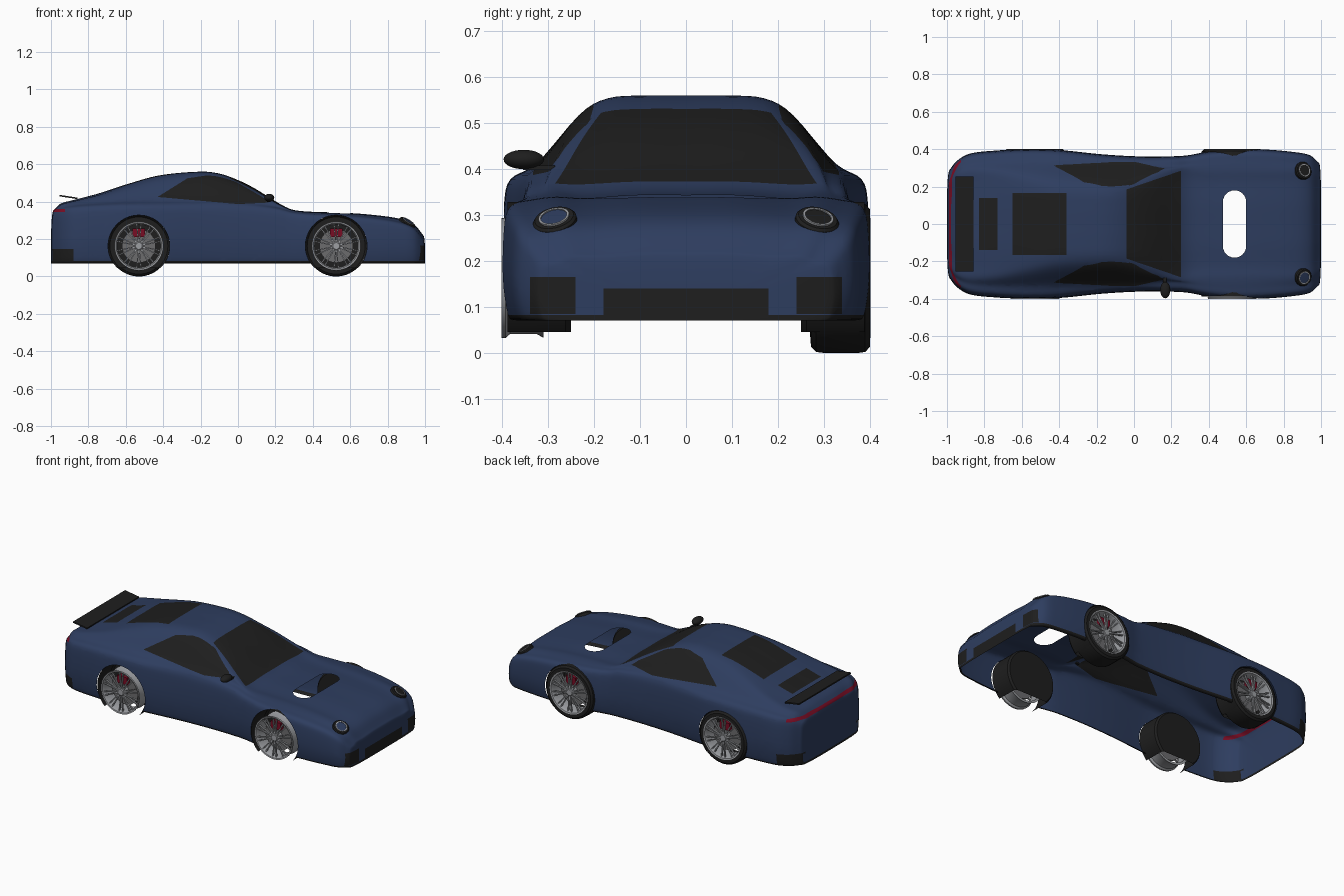
import bpy, bmesh, math
from mathutils import Vector, Matrix

if "Cube" in bpy.data.objects:
    bpy.data.objects.remove(bpy.data.objects["Cube"])

def material(name, rgb):
    m = bpy.data.materials.new(name)
    m.diffuse_color = (*rgb, 1)
    m.use_nodes = True
    m.node_tree.nodes["Principled BSDF"].inputs["Base Color"].default_value = m.diffuse_color
    return m

BLUE = material("body_blue", (0.027, 0.047, 0.115))
BLACK = material("trim_black", (0.013, 0.013, 0.013))
SILVER = material("rim_silver", (0.34, 0.35, 0.37))
GREY = material("brake_grey", (0.15, 0.15, 0.155))
RED = material("signal_red", (0.19, 0.004, 0.018))

def finish(bm, name, mats, angle=35):
    me = bpy.data.meshes.new(name)
    bm.to_mesh(me)
    bm.free()
    ob = bpy.data.objects.new(name, me)
    bpy.context.collection.objects.link(ob)
    for m in mats:
        me.materials.append(m)
    bpy.ops.object.select_all(action='DESELECT')
    ob.select_set(True)
    bpy.context.view_layer.objects.active = ob
    bpy.ops.object.shade_smooth_by_angle(angle=math.radians(angle))
    return ob

def frame(loc, axis):
    q = Vector(axis).to_track_quat('Z', 'Y')
    return Matrix.Translation(loc) @ q.to_matrix().to_4x4()

def lathe(name, prof, mat, mtx, seg=48, cut_z=None):
    """Spin (radius, height) points about the local z axis."""
    bm = bmesh.new()
    vs = [bm.verts.new((r, 0, h)) for r, h in prof]
    es = [bm.edges.new(p) for p in zip(vs, vs[1:])]
    bmesh.ops.spin(bm, geom=vs + es, cent=(0, 0, 0), axis=(0, 0, 1),
                   angle=2 * math.pi, steps=seg, use_duplicate=False)
    bmesh.ops.remove_doubles(bm, verts=bm.verts[:], dist=1e-5)
    bmesh.ops.recalc_face_normals(bm, faces=bm.faces[:])
    bm.transform(mtx)
    if cut_z is not None:
        bmesh.ops.bisect_plane(bm, geom=bm.verts[:] + bm.edges[:] + bm.faces[:],
                               plane_co=(0, 0, cut_z), plane_no=(0, 0, -1), clear_outer=True)
    return finish(bm, name, [mat])

def box(bm, size, mtx):
    bmesh.ops.create_cube(bm, size=1, matrix=mtx @ Matrix.Diagonal((*size, 1)))

# ---- body shell: x, roof z, shoulder z, half width, cabin base, roof half width
KEYS = [(-.985, .355, .335, .29, .25, .16), (-.95, .388, .36, .335, .29, .2),
        (-.88, .408, .375, .375, .32, .22), (-.74, .445, .385, .392, .33, .22),
        (-.58, .497, .39, .40, .33, .2), (-.42, .54, .39, .397, .325, .18),
        (-.2, .56, .39, .375, .315, .17), (-.1, .55, .39, .367, .312, .17),
        (0, .515, .385, .362, .312, .18), (.09, .47, .38, .36, .31, .2),
        (.22, .39, .365, .362, .31, .23), (.29, .357, .345, .367, .32, .23),
        (.385, .346, .336, .385, .33, .22), (.545, .341, .329, .401, .34, .22),
        (.7, .331, .317, .398, .335, .22), (.865, .308, .29, .383, .325, .22),
        (.945, .275, .255, .365, .31, .21), (.99, .22, .2, .325, .28, .19)]
BASE = .07

def at(x):
    """Smooth interpolation of the key sections."""
    n = len(KEYS)
    i = max(j for j in range(n - 1) if KEYS[j][0] <= x + 1e-9)
    a, b = KEYS[i], KEYS[i + 1]
    p, q = KEYS[max(i - 1, 0)], KEYS[min(i + 2, n - 1)]
    h = b[0] - a[0]
    u = (x - a[0]) / h
    out = []
    for k in range(1, 6):
        m0 = (b[k] - p[k]) / (b[0] - p[0]) * h
        m1 = (q[k] - a[k]) / (q[0] - a[0]) * h
        out.append((2*u**3 - 3*u*u + 1) * a[k] + (u**3 - 2*u*u + u) * m0
                   + (3*u*u - 2*u**3) * b[k] + (u**3 - u*u) * m1)
    return out

def section(x):
    t, s, w, g, r = at(x)
    d = s - BASE
    P = [(w * .92, BASE), (w * .968, BASE + .05 * d), (w, BASE + .38 * d), (w * .99, BASE + .78 * d),
         (w * .955, BASE + .96 * d), (g, s + .15 * (t - s)), (r + .063, s + .75 * (t - s)),
         (r, t - .006), (r * .5, t), (0, t)]
    P = [Vector(p) for p in P]
    ext = [2 * P[0] - P[1]] + P + [Vector((-P[-2].x, P[-2].y))]
    half = []
    for i in range(1, len(P)):
        a, b, c, e = ext[i-1:i+3]
        for j in range(4):
            u = j / 4
            half.append(.5 * (2*b + (c - a)*u + (2*a - 5*b + 4*c - e)*u*u + (3*b - a - 3*c + e)*u**3))
    return half + [P[-1]] + [Vector((-p.x, p.y)) for p in reversed(half)]

# stations (x, section, scale); end caps shrink towards the bottom centre
X0, X1 = KEYS[0][0], KEYS[-1][0]
CAP = [0.02, .2, .4, .6, .75, .86, .94, .98]
rows = [(X0 - .015 * math.sqrt(1 - k ** 4), X0, k) for k in CAP]
xs = [(X0 + X1) / 2 - (X1 - X0) / 2 * math.cos(math.pi * (.12 + .76 * i / 90)) / math.cos(math.pi * .12)
      for i in range(91)]
xs = [min(max(x, X0), X1) for x in xs]
rows += [(x, x, 1) for x in xs]
rows += [(X1 + .01 * math.sqrt(1 - k ** 4), X1, k) for k in reversed(CAP)]

bm = bmesh.new()
grid = [[bm.verts.new((x, p.x * k, BASE + (p.y - BASE) * k)) for p in section(sx)] for x, sx, k in rows]
for A, B in zip(grid, grid[1:]):
    for j in range(len(A) - 1):
        bm.faces.new((A[j], B[j], B[j + 1], A[j + 1]))
for end in (grid[0], grid[-1]):
    bm.faces.new(end)
bmesh.ops.recalc_face_normals(bm, faces=bm.faces[:])

def stamp(poly, axes, keep, mat):
    """Cut a convex outline through the kept faces, then colour or delete the inside."""
    poly = [Vector(p) for p in poly]
    mid = sum(poly, Vector((0, 0))) / len(poly)
    a, b = axes
    faces = [f for f in bm.faces if keep(f.calc_center_median())]
    for p, q in zip(poly, poly[1:] + poly[:1]):
        n2 = Vector((q.y - p.y, p.x - q.x)).normalized()
        if n2.dot(mid - p) > 0:
            n2 = -n2
        co, no = Vector((0, 0, 0)), Vector((0, 0, 0))
        co[a], co[b], no[a], no[b] = p.x, p.y, n2.x, n2.y
        geom = list({v for f in faces for v in f.verts} | {e for f in faces for e in f.edges}) + faces
        res = bmesh.ops.bisect_plane(bm, geom=geom, dist=1e-6, plane_co=co, plane_no=no)
        faces = [g for g in res['geom'] if isinstance(g, bmesh.types.BMFace)
                 and (g.calc_center_median() - co).dot(no) < 0]
    if mat is None:
        bmesh.ops.delete(bm, geom=faces, context='FACES')
    else:
        for f in faces:
            f.material_index = mat

def rect(a0, a1, b0, b1):
    return [(a0, b0), (a1, b0), (a1, b1), (a0, b1)]

def circle(cx, cy, r, n=40):
    return [(cx + r * math.cos(2*math.pi*i/n), cy + r * math.sin(2*math.pi*i/n)) for i in range(n)]

WHEEL_X, WHEEL_Z = (-.53, .525), .163
XY, XZ, YZ = (0, 1), (0, 2), (1, 2)
top = lambda c: c.z > .3
# sill, side glass, windscreen, rear window and vent
stamp(rect(-2, 2, 0, .083), XZ, lambda c: c.z < .15, 1)
side_glass = [(-.43, .425), (-.27, .525), (-.17, .54), (-.08, .535), (0, .5), (.13, .425), (.165, .395), (0, .387)]
stamp(side_glass, XZ, lambda c: abs(c.y) > .2 and c.z > .36, 1)
stamp([(.252, -.285), (.252, .285), (-.04, .185), (-.04, -.185)], XY, top, 1)
stamp(rect(-.65, -.36, -.165, .165), XY, top, 1)
stamp(rect(-.83, -.73, -.14, .14), XY, top, 1)
# front intakes
nose = lambda c: c.x > .85
stamp(rect(-.18, .18, .06, .14), YZ, nose, 1)
for s in (-1, 1):
    stamp(rect(s * .24, s * .34, .085, .165), YZ, nose, 1)
# tail light strip and rear bumper corners
stamp(rect(-1.1, -.925, .345, .362), XZ, lambda c: c.x < -.85, 2)
stamp(rect(-1.1, -.88, .06, .148), XZ, lambda c: c.x < -.8 and abs(c.y) > .26, 1)
# bonnet opening and wheel arches
slot = [(.5375 + .0625 * math.cos(math.pi*i/12), .1175 + .0625 * math.sin(math.pi*i/12)) for i in range(13)]
stamp(slot + [(x, -y) for x, y in reversed(slot)], XY, lambda c: c.z > .25 and c.x > .3, None)
for wx in WHEEL_X:
    stamp(circle(wx, WHEEL_Z, .165), XZ, lambda c: abs(c.y) > .3, None)
finish(bm, "body_shell", [BLUE, BLACK, RED], 40)

# ---- wheels (tyres only on the +y side)
for wx in WHEEL_X:
    end = "front" if wx > 0 else "rear"
    for s in (-1, 1):
        tag = f"{end}_{'left' if s > 0 else 'right'}"
        m = frame((wx, 0, WHEEL_Z), (0, s, 0))
        lathe("wheel_liner_" + tag, [(0, .25), (.155, .25), (.164, .262), (.165, .388)], BLACK, m, 48, .045)
        if s > 0:
            lathe("tyre_" + tag, [(.124, .27), (.15, .272), (.161, .283), (.163, .3), (.163, .375),
                                  (.161, .39), (.15, .4), (.128, .4)], BLACK, m, 56)
        lathe("rim_" + tag, [(.116, .31), (.13, .31), (.122, .325), (.122, .383), (.131, .393), (.13, .402),
                             (.122, .4), (.115, .385), (.116, .31)], SILVER, m, 56)
        lathe("brake_disc_" + tag, [(0, .34), (.09, .34), (.09, .352), (0, .352)], GREY, m)
        lathe("hub_" + tag, [(0, .352), (.026, .352), (.026, .39), (.018, .396), (0, .396)], SILVER, m, 24)
        # ten paired spokes
        bm = bmesh.new()
        for i in range(10):
            for d in (-.1, .1):
                turn = Matrix.Rotation(2 * math.pi * (i + .5) / 10 + d, 4, 'Z')
                box(bm, (.1, .006, .01), m @ turn @ Matrix.Translation((.069, 0, .388)))
        finish(bm, "spokes_" + tag, [SILVER])
        bm = bmesh.new()
        box(bm, (.068, .03, .046), Matrix.Translation((wx, s * .366, WHEEL_Z + .07)))
        finish(bm, "brake_caliper_" + tag, [RED])

# ---- headlights
for s in (-1, 1):
    m = frame((.905, s * .285, .286), (.5, s * .2, .8))
    tag = "left" if s > 0 else "right"
    lathe("headlight_housing_" + tag, [(0, -.025), (.048, -.025), (.048, .004), (.043, .01), (0, .01)], BLACK, m, 32)
    lathe("headlight_ring_" + tag, [(.029, .009), (.029, .014), (.034, .014), (.034, .009)], SILVER, m, 32)
    lathe("headlight_lens_" + tag, [(0, .013), (.029, .0115)], BLACK if s > 0 else BLUE, m, 32)

# ---- single door mirror and its stalk
bm = bmesh.new()
bmesh.ops.create_uvsphere(bm, u_segments=24, v_segments=14, radius=1,
                          matrix=Matrix.Translation((.167, -.353, .421)) @ Matrix.Diagonal((.027, .044, .021, 1)))
box(bm, (.02, .07, .01), Matrix.Translation((.165, -.32, .403)))
finish(bm, "door_mirror", [BLACK])

# ---- rear spoiler
bm = bmesh.new()
box(bm, (.097, .51, .008), Matrix.Translation((-.907, 0, .425)) @ Matrix.Rotation(.15, 4, 'Y'))
finish(bm, "rear_spoiler", [BLACK])
